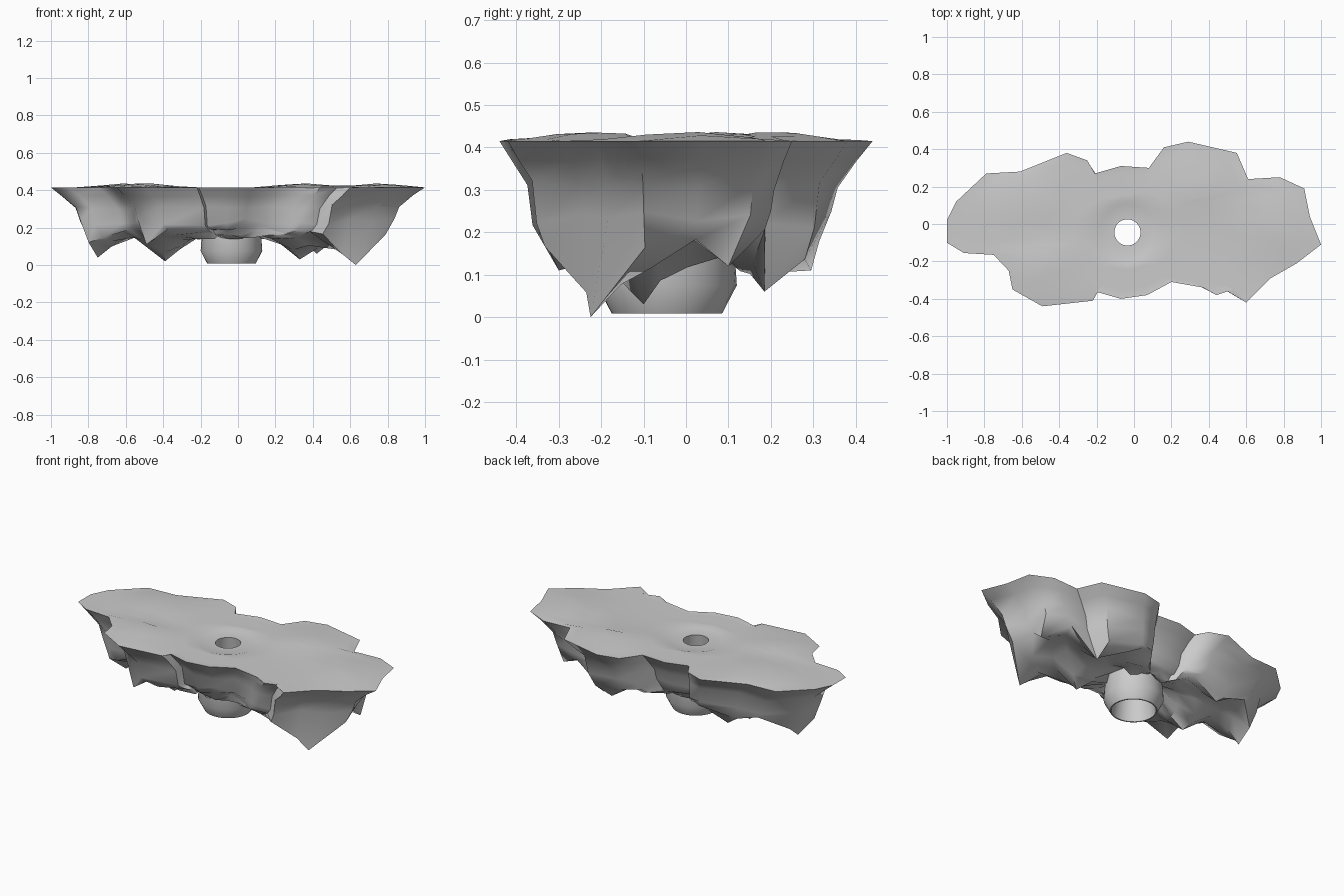
import bpy, bmesh, random
from math import sin, cos, pi, exp, hypot

if "Cube" in bpy.data.objects:
    bpy.data.objects.remove(bpy.data.objects["Cube"])

random.seed(4)
HUB = (-0.035, -0.045)

# rim outline of the slab, clockwise seen from above
RIM = [(-1, -.10), (-1, .02), (-.95, .12), (-.79, .27), (-.61, .28), (-.36, .38), (-.25, .34),
       (-.21, .27), (-.07, .31), (.08, .30), (.16, .41), (.29, .44), (.55, .38), (.61, .24),
       (.78, .25), (.91, .19), (.94, .04), (1, -.11), (.87, -.21), (.73, -.29), (.60, -.42),
       (.53, -.35), (.44, -.38), (.37, -.34), (.20, -.31), (.07, -.38), (-.07, -.40),
       (-.21, -.36), (-.22, -.41), (-.49, -.44), (-.65, -.35), (-.67, -.25), (-.75, -.165),
       (-.91, -.155)]
N = len(RIM)
# hanging points on the underside
PEAKS = [(.63, -.225, .0), (-.75, 0, .04), (-.39, -.05, .02), (.33, -.10, .03), (.42, .185, .06),
         (.29, .295, .11), (-.49, -.30, .11), (.75, .10, .12), (-.42, .20, .10)]
# gentle mounds on top
MOUNDS = [(-.6, .1), (-.5, -.22), (.35, .2), (.75, 0)]


def circle(r):
    return [(HUB[0] + r * cos(pi * 1.017 - 2 * pi * i / N),
             HUB[1] + r * sin(pi * 1.017 - 2 * pi * i / N)) for i in range(N)]


def inset(d):
    """Pull the rim towards the hub, more strongly at the far ends."""
    out = []
    for x, y in RIM:
        r = hypot(x - HUB[0], y - HUB[1])
        k = 1 - d * (.45 + .8 * r) / r
        out.append((HUB[0] + (x - HUB[0]) * k, HUB[1] + (y - HUB[1]) * k))
    return out


def blend(a, b, t):
    return [(p[0] + (q[0] - p[0]) * t, p[1] + (q[1] - p[1]) * t) for p, q in zip(a, b)]


def top_z(x, y):
    return .413 + .024 * max(exp(-((x - a) ** 2 + (y - b) ** 2) / .03) for a, b in MOUNDS)


def under_z(base):
    def f(x, y):
        b = base + random.uniform(-.015, .015)
        return min(b, min(z + .8 * hypot(x - a, y - c) for a, c, z in PEAKS))
    return f


def finish(bm, name, angle):
    bmesh.ops.recalc_face_normals(bm, faces=bm.faces)
    me = bpy.data.meshes.new(name)
    bm.to_mesh(me)
    bm.free()
    ob = bpy.data.objects.new(name, me)
    bpy.context.collection.objects.link(ob)
    bpy.ops.object.select_all(action='DESELECT')
    ob.select_set(True)
    bpy.context.view_layer.objects.active = ob
    bpy.ops.object.shade_smooth_by_angle(angle=angle)


def loft(bm, rings):
    for a, b in zip(rings, rings[1:]):
        for i in range(N):
            j = (i + 1) % N
            bm.faces.new((a[i], a[j], b[j], b[i]))


# floating rock slab: top, overhanging wall and jagged underside as stacked rings
bm = bmesh.new()


def ring(pts, zf):
    return [bm.verts.new((x, y, zf(x, y))) for x, y in pts]


collar = circle(.155)
rings = [ring(circle(.07), lambda x, y: .404), ring(circle(.15), lambda x, y: .406),
         ring(circle(.175), lambda x, y: .414)]
for t in (.15, .35, .55, .75, .9):
    rings.append(ring(blend(circle(.175), RIM, t), top_z))
rings.append(ring(RIM, lambda x, y: .415))
for d, z, jitter in ((.05, .37, .005), (.108, .31, .012), (.128, .23, .02)):
    rings.append(ring(inset(d), lambda x, y: z + random.uniform(-jitter, jitter)))
low = inset(.165)
under = [ring(blend(low, collar, t), under_z(b))
         for t, b in ((0, .20), (.2, .175), (.4, .16), (.6, .15), (.8, .15))]
under.append(ring(collar, lambda x, y: .17 + random.uniform(-.03, .03)))
# snap the closest underside vertex (away from the narrow waist) to each point
cands = [v for r in under[:-2] for v in r]
for p in PEAKS:
    v = min(cands, key=lambda v: hypot(v.co.x - p[0], v.co.y - p[1]))
    v.co = p
    cands.remove(v)
loft(bm, rings + under)
finish(bm, "rock_slab", 0.9)

# round socket through the slab, chamfered below, bore widening downwards
bm = bmesh.new()
PROFILE = [(.155, .22), (.165, .075), (.130, .008), (.123, .008), (.07, .404)]
loft(bm, [ring(circle(r), lambda x, y: z) for r, z in PROFILE])
finish(bm, "bottom_socket", 0.6)
